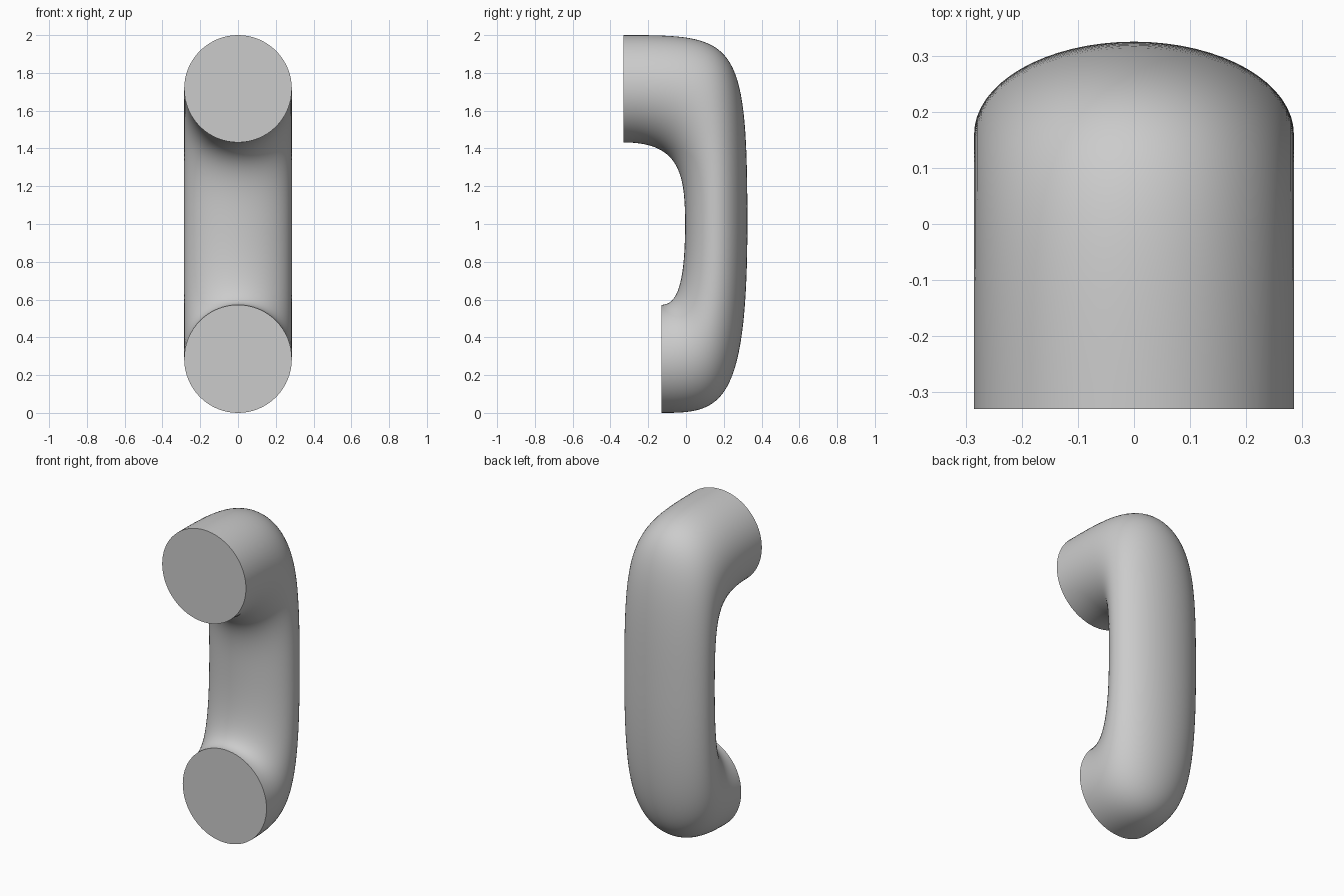
import bpy, bmesh, math
from mathutils import Vector

cube = bpy.data.objects.get("Cube")
if cube:
    bpy.data.objects.remove(cube, do_unlink=True)

HALF_WIDTH = 0.285
SIDES = 64
STEPS = 40

grey = bpy.data.materials.new("plain grey")
grey.use_nodes = True
colour = (0.6, 0.6, 0.6, 1)
grey.diffuse_color = colour
grey.node_tree.nodes["Principled BSDF"].inputs["Base Color"].default_value = colour


def bezier(points, t):
    a, b, c, d = (Vector(p) for p in points)
    s = 1 - t
    return a * s**3 + b * 3 * s * s * t + c * 3 * s * t * t + d * t**3


# Back and front edges of the bent tube in (y, z), from each end to the middle
upper_back = [(-0.33, 2.0), (0.265, 2.0), (0.325, 1.99), (0.325, 1.0)]
upper_front = [(-0.33, 1.432), (-0.03, 1.432), (-0.005, 1.26), (-0.005, 1.0)]
lower_back = [(-0.13, 0.0), (0.18, 0.0), (0.325, 0.02), (0.325, 1.0)]
lower_front = [(-0.13, 0.572), (-0.045, 0.572), (-0.005, 0.69), (-0.005, 1.0)]

ts = [i / STEPS for i in range(STEPS + 1)]
sections = [(bezier(upper_back, t), bezier(upper_front, t)) for t in ts]
sections += [(bezier(lower_back, t), bezier(lower_front, t)) for t in reversed(ts[:-1])]

# Loft elliptical sections between the two edges
bm = bmesh.new()
rings = []
for back, front in sections:
    middle, reach = (back + front) / 2, (back - front) / 2
    ring = []
    for i in range(SIDES):
        angle = math.tau * i / SIDES
        p = middle + reach * math.cos(angle)
        ring.append(bm.verts.new((HALF_WIDTH * math.sin(angle), p.x, p.y)))
    rings.append(ring)
for r, s in zip(rings, rings[1:]):
    for i in range(SIDES):
        j = (i + 1) % SIDES
        bm.faces.new((r[i], r[j], s[j], s[i]))

# Flat round end caps
bm.faces.new(rings[0])
bm.faces.new(rings[-1])
bmesh.ops.recalc_face_normals(bm, faces=bm.faces[:])

mesh = bpy.data.meshes.new("bent_handle")
bm.to_mesh(mesh)
bm.free()
mesh.materials.append(grey)
handle = bpy.data.objects.new("bent_handle", mesh)
bpy.context.collection.objects.link(handle)

# Smooth walls, sharp cap rims
bpy.ops.object.select_all(action="DESELECT")
handle.select_set(True)
bpy.context.view_layer.objects.active = handle
bpy.ops.object.shade_smooth_by_angle(angle=math.radians(40))
